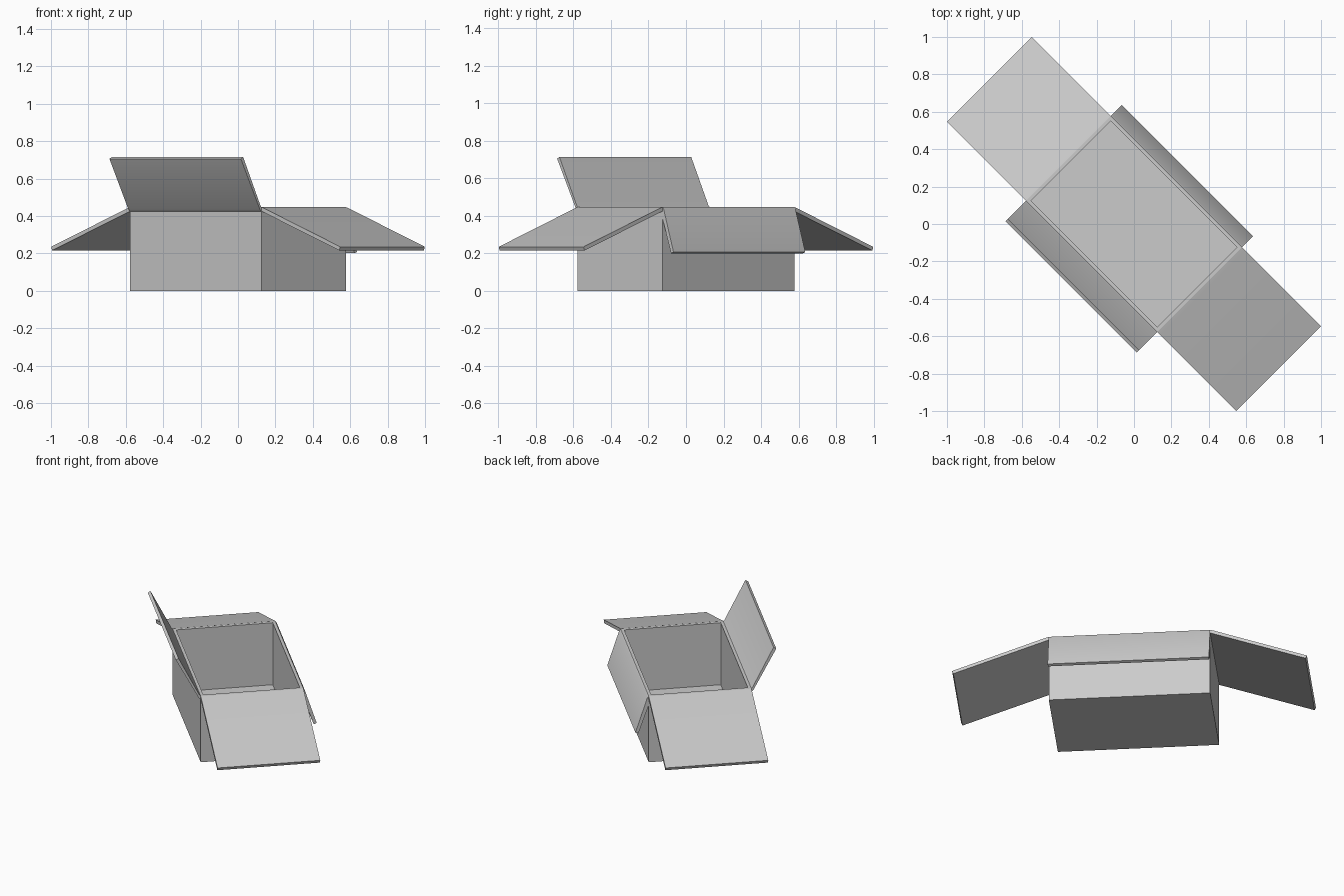
import bpy, bmesh, math
from mathutils import Matrix

if "Cube" in bpy.data.objects:
    bpy.data.objects.remove(bpy.data.objects["Cube"])

L, W, H, T = 0.497, 0.32, 0.447, 0.027   # half length, half width, height, wall
TURN = Matrix.Rotation(math.radians(-45), 4, 'Z')


def finish(bm, name):
    bmesh.ops.recalc_face_normals(bm, faces=bm.faces)
    bm.transform(TURN)
    me = bpy.data.meshes.new(name)
    bm.to_mesh(me)
    bm.free()
    ob = bpy.data.objects.new(name, me)
    bpy.context.collection.objects.link(ob)
    return ob


# open tray: block with inset top pushed down
bm = bmesh.new()
bmesh.ops.create_cube(bm, size=1, matrix=Matrix.Translation((0, 0, H / 2)) @ Matrix.Diagonal((2 * L, 2 * W, H, 1)))
top = max(bm.faces, key=lambda f: f.calc_center_median().z)
bmesh.ops.inset_individual(bm, faces=[top], thickness=T)
new = bmesh.ops.extrude_discrete_faces(bm, faces=[top])['faces'][0]
bmesh.ops.translate(bm, verts=new.verts, vec=(0, 0, T - H))
finish(bm, "box_body")


# flap: side profile (outward distance, height) swept along its hinge
def flap(name, profile, half, angle):
    bm = bmesh.new()
    face = bm.faces.new([bm.verts.new((r, -half, z)) for r, z in profile])
    ext = bmesh.ops.extrude_face_region(bm, geom=[face])['geom']
    bmesh.ops.translate(bm, verts=[v for v in ext if isinstance(v, bmesh.types.BMVert)], vec=(0, 2 * half, 0))
    bm.transform(Matrix.Rotation(math.radians(angle), 4, 'Z'))
    ob = finish(bm, name)
    bpy.ops.object.select_all(action='DESELECT')
    ob.select_set(True)
    bpy.context.view_layer.objects.active = ob
    bpy.ops.object.shade_smooth_by_angle(angle=math.radians(35))


end_flap = [(L, H), (L + 0.02, H - 0.006), (1.093, 0.235), (1.085, 0.216), (L, 0.425)]
raised_flap = [(W, H), (W + 0.008, 0.457), (0.458, 0.715), (0.475, 0.705), (W + 0.012, 0.436), (W, 0.425)]
lowered_flap = [(W, H), (W + 0.008, 0.438), (0.403, 0.207), (0.384, 0.201), (W, 0.386)]

flap("right_end_flap", end_flap, W, 0)
flap("left_end_flap", end_flap, W, 180)
flap("raised_side_flap", raised_flap, L, -90)
flap("lowered_side_flap", lowered_flap, L, 90)
